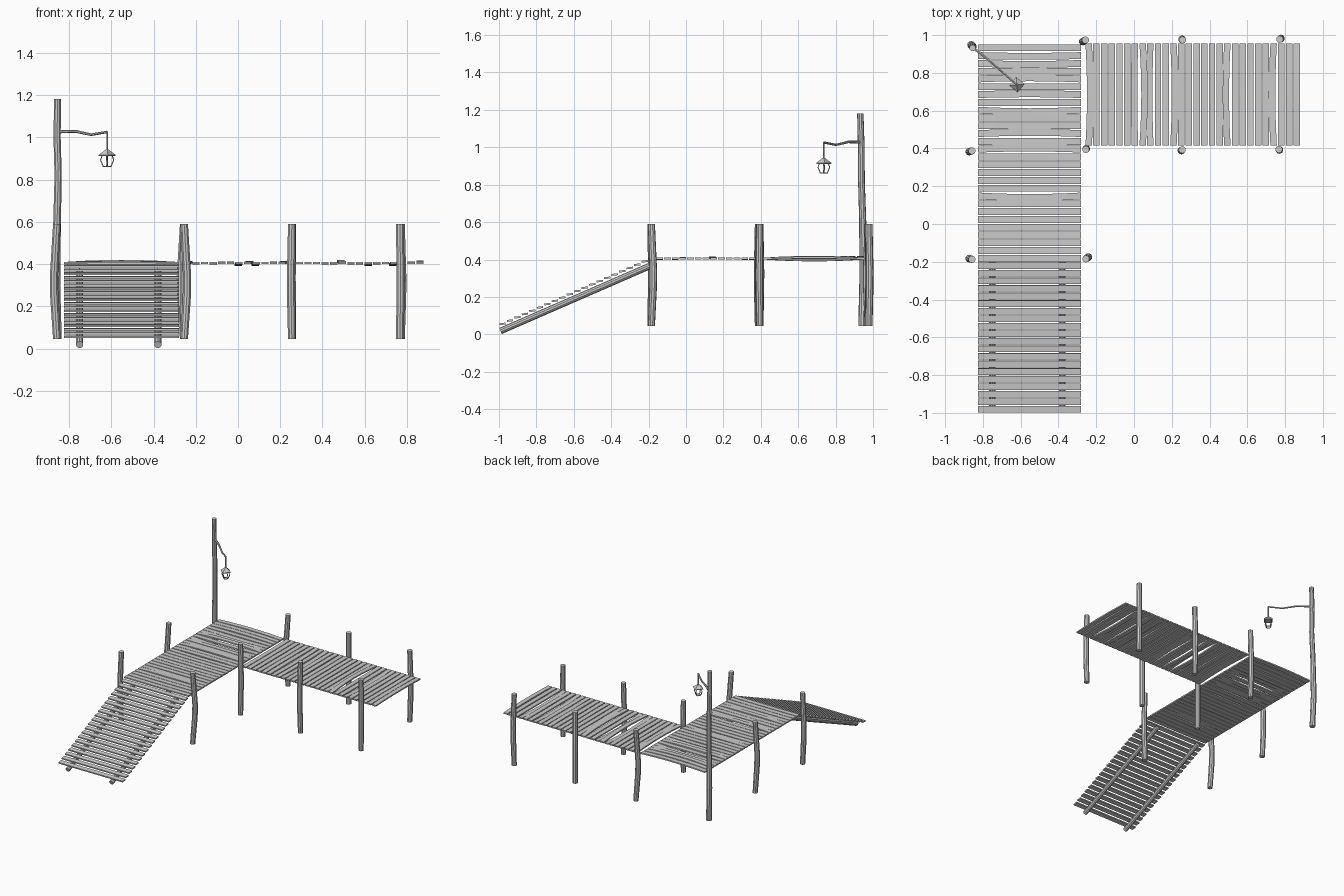
import bpy, bmesh, math, random
from mathutils import Vector, Matrix

if "Cube" in bpy.data.objects:
    bpy.data.objects.remove(bpy.data.objects["Cube"])

random.seed(4)


def finish(bm, name):
    bmesh.ops.recalc_face_normals(bm, faces=bm.faces)
    me = bpy.data.meshes.new(name)
    bm.to_mesh(me)
    bm.free()
    ob = bpy.data.objects.new(name, me)
    bpy.context.collection.objects.link(ob)
    return ob


def loft(bm, rings):
    """Skin a list of closed point rings and cap both ends."""
    vr = [[bm.verts.new(p) for p in r] for r in rings]
    n = len(vr[0])
    for a, b in zip(vr, vr[1:]):
        for i in range(n):
            j = (i + 1) % n
            bm.faces.new((a[i], a[j], b[j], b[i]))
    bm.faces.new(vr[0][::-1])
    bm.faces.new(vr[-1])


def tube(bm, pts, radii, sides=8, flat_ends=False):
    pts = [Vector(p) for p in pts]
    rings = []
    for k, p in enumerate(pts):
        d = pts[min(k + 1, len(pts) - 1)] - pts[max(k - 1, 0)]
        q = Matrix.Identity(3) if flat_ends else d.to_track_quat('Z', 'Y').to_matrix()
        rings.append([p + q @ Vector((radii[k] * math.cos(t), radii[k] * math.sin(t), 0))
                      for t in (math.tau * (i + 0.5) / sides for i in range(sides))])
    loft(bm, rings)


def plank(bm, centre, length, width, thick, bow=0.0, rise=0.0, tilt=0.0, along_y=False):
    """Board along x (or y), bowed sideways and upwards in the middle."""
    c, rings, n = Vector(centre), [], 6
    prof = [(-.5, -.5), (.5, -.5), (.5, .5), (-.5, .5)]
    for k in range(n + 1):
        t = 2 * k / n - 1
        f = 1 - t * t
        ring = []
        for u, v in prof:
            s, h = u * width, v * thick
            w = s * math.cos(tilt) - h * math.sin(tilt) + bow * f
            z = s * math.sin(tilt) + h * math.cos(tilt) + rise * f
            off = (w, t * length / 2, z) if along_y else (t * length / 2, w, z)
            ring.append(c + Vector(off))
        rings.append(ring)
    loft(bm, rings)


PITCH, WIDTH, THICK, DECK = 0.0413, 0.036, 0.010, 0.405

# Main deck, boards across x
bends = {4: (0, .004), 8: (-.008, .006), 14: (.006, 0), 16: (.006, .004), 19: (-.008, -.006),
         21: (.004, .01), 23: (.006, -.006), 25: (-.006, .01), 26: (-.004, .008), 27: (0, .008)}
bm = bmesh.new()
for i in range(28):
    b, r = bends.get(i, (0, random.uniform(-.002, .002)))
    plank(bm, (-0.5525, -0.182 + i * PITCH, DECK), 0.545, WIDTH, THICK, b, r)
finish(bm, "main_deck_boards")

# Side deck, boards across y
bends = {0: (.008, .004), 6: (-.004, -.008), 7: (.01, .005), 8: (-.006, -.01), 11: (.008, .004),
         18: (-.008, .01), 21: (0, -.01), 24: (-.008, -.008), 27: (0, .006)}
bm = bmesh.new()
for i in range(28):
    b, r = bends.get(i, (0, random.uniform(-.002, .002)))
    plank(bm, (-0.24 + i * 0.0408, 0.685, DECK), 0.54, 0.034, THICK, b, r, 0, True)
finish(bm, "side_deck_boards")

# Ramp treads on two round stringers
bm = bmesh.new()
for i in range(20):
    f = i / 19
    plank(bm, (-0.5525, -0.981 + f * 0.76, 0.056 + f * 0.334), 0.545, 0.034, THICK, 0, 0, 0.12)
finish(bm, "ramp_treads")
bm = bmesh.new()
for x in (-0.75, -0.38):
    tube(bm, [(x, -0.992, 0.018), (x, -0.195, 0.365)], [0.0175] * 2, 10)
finish(bm, "ramp_stringers")

# Support posts: x, y and the sideways bend at mid height
posts = [(-0.858, -0.187, -.014, .004), (-0.858, 0.387, -.014, -.004),
         (-0.255, -0.185, .014, .010), (-0.255, 0.395, .002, .003),
         (-0.257, 0.974, -.014, -.008), (0.257, 0.974, -.003, .004),
         (0.255, 0.393, -.004, -.004), (0.772, 0.978, .006, .004), (0.767, 0.395, .003, -.003)]
for x, y, dx, dy in posts:
    bm = bmesh.new()
    tube(bm, [(x, y, 0.045), (x + dx * .9, y + dy * .9, 0.25), (x + dx, y + dy, 0.34), (x, y, 0.59)],
         [.019, .0205, .0205, .019], 10, True)
    finish(bm, "support_post")

# Tall lamp post
bm = bmesh.new()
tube(bm, [(-.855, .942, .045), (-.862, .948, .3), (-.857, .945, .6), (-.852, .938, .82),
          (-.857, .937, 1.0), (-.855, .932, 1.182)], [.021, .021, .019, .018, .018, .017], 10, True)
finish(bm, "lamp_post")

# Crooked arm and hanger
L = Vector((-0.62, 0.737, 0))
bm = bmesh.new()
tube(bm, [(-.865, .945, 1.027), (-.77, .868, 1.029), (-.695, .802, 1.013), (L.x, L.y, 1.026)],
     [.008, .007, .006, .006], 6)
tube(bm, [(L.x, L.y, 1.029), (L.x, L.y, .93)], [.004, .004], 6)
finish(bm, "lamp_arm")


def square(half, z):
    a0 = math.radians(-40)
    return [L + Vector((half * 1.414 * math.cos(a0 + math.pi / 4 + i * math.pi / 2),
                        half * 1.414 * math.sin(a0 + math.pi / 4 + i * math.pi / 2), z))
            for i in range(4)]


# Lantern: roof, open cage, base
bm = bmesh.new()
loft(bm, [square(h, z) for h, z in ((.028, .912), (.029, .917), (.012, .935), (.006, .942))])
finish(bm, "lantern_roof")
bm = bmesh.new()
levels = [square(.017, .915), square(.022, .893), square(.013, .862)]
for i in range(4):
    tube(bm, [lv[i] for lv in levels], [.0035] * 3, 4)
    for lv in (levels[0], levels[2]):
        tube(bm, [lv[i], lv[(i + 1) % 4]], [.0035] * 2, 4)
finish(bm, "lantern_cage")
